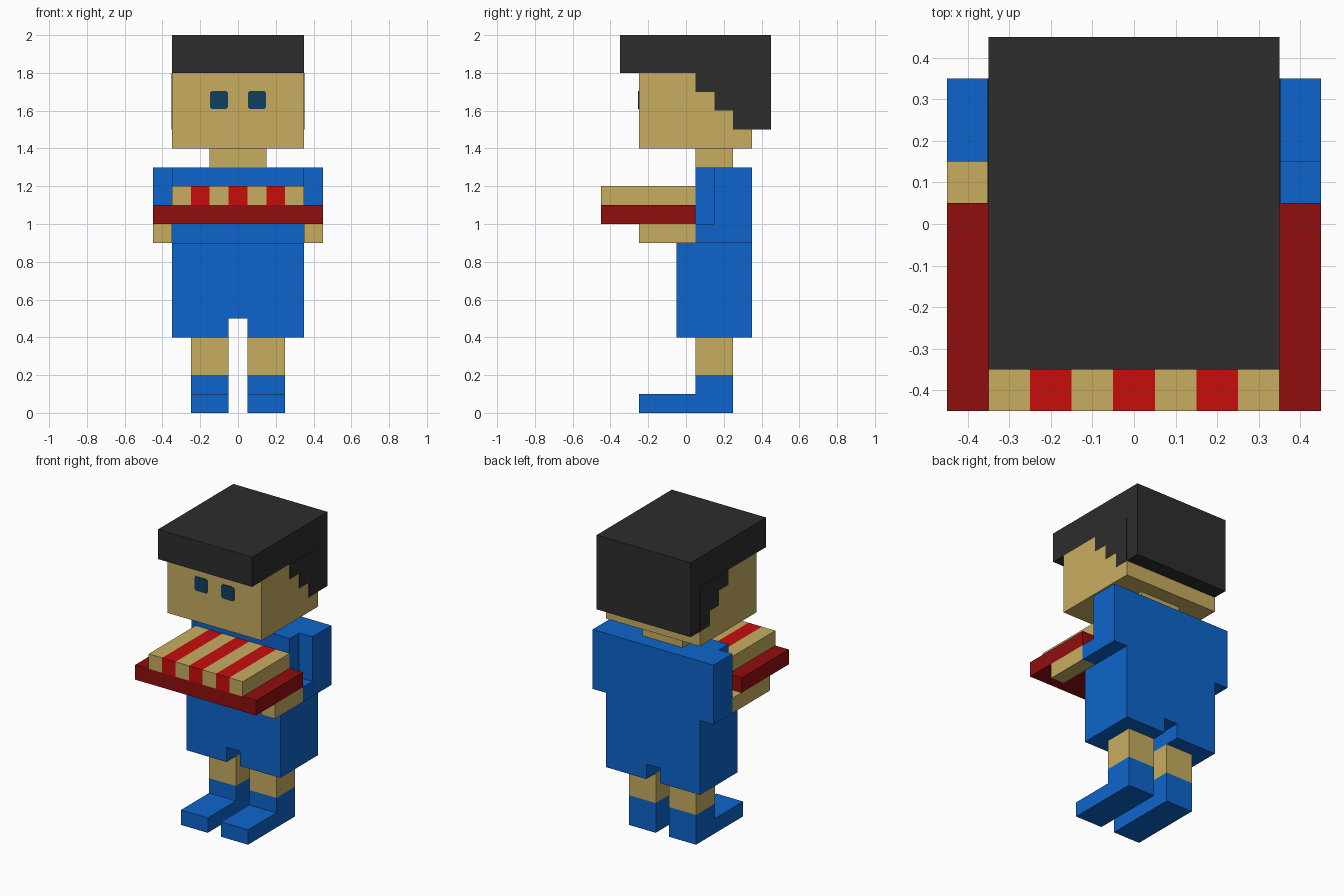
import bpy

if "Cube" in bpy.data.objects:
    bpy.data.objects.remove(bpy.data.objects["Cube"])


def srgb(r, g, b):
    def lin(c):
        c /= 255
        return c / 12.92 if c <= 0.04045 else ((c + 0.055) / 1.055) ** 2.4
    return (lin(r), lin(g), lin(b), 1)


def material(name, rgb):
    m = bpy.data.materials.new(name)
    m.diffuse_color = srgb(*rgb)
    m.use_nodes = True
    m.node_tree.nodes["Principled BSDF"].inputs["Base Color"].default_value = m.diffuse_color
    return m


SKIN = material("tan skin", (200, 173, 96))
BLUE = material("blue cloth", (13, 101, 204))
HAIR = material("charcoal hair", (45, 45, 45))
DARK_RED = material("dark red", (145, 13, 13))
RED = material("bright red", (200, 13, 13))
EYE = material("dark teal", (15, 64, 96))


def prism(name, profile, axis, lo, hi, mat):
    """Extrude a 2D profile along an axis; profile is (y, z) for x, (x, z) for y."""
    def place(p, d):
        return (d, p[0], p[1]) if axis == "x" else (p[0], d, p[1])
    n = len(profile)
    verts = [place(p, d) for d in (lo, hi) for p in profile]
    faces = [tuple(range(n))[::-1], tuple(range(n, 2 * n))]
    faces += [(i, (i + 1) % n, n + (i + 1) % n, n + i) for i in range(n)]
    if axis == "y":
        faces = [f[::-1] for f in faces]
    me = bpy.data.meshes.new(name)
    me.from_pydata(verts, [], faces)
    me.materials.append(mat)
    ob = bpy.data.objects.new(name, me)
    bpy.context.collection.objects.link(ob)
    return ob


def box(name, x, y, z, mat):
    return prism(name, [(y[0], z[0]), (y[1], z[0]), (y[1], z[1]), (y[0], z[1])],
                 "x", x[0], x[1], mat)


# Head, neck and hair cap with a slab down the back
box("head", (-.35, .35), (-.25, .35), (1.4, 1.8), SKIN)
box("neck", (-.15, .15), (.05, .25), (1.3, 1.4), SKIN)
prism("hair", [(-.35, 1.8), (.35, 1.8), (.35, 1.5), (.45, 1.5), (.45, 2), (-.35, 2)],
      "x", -.35, .35, HAIR)

# Body and shorts with a notch between the legs
box("torso", (-.35, .35), (.05, .35), (.9, 1.3), BLUE)
prism("shorts", [(-.35, .4), (-.05, .4), (-.05, .5), (.05, .5), (.05, .4), (.35, .4),
                 (.35, .9), (-.35, .9)], "y", -.05, .35, BLUE)

for side, s in (("left", -1), ("right", 1)):
    def span(a, b):
        return tuple(sorted((s * a, s * b)))

    # Stepped hair painted on the sides of the head
    prism(side + "_side_hair",
          [(.05, 1.8), (.05, 1.7), (.15, 1.7), (.15, 1.6), (.25, 1.6), (.25, 1.5),
           (.35, 1.5), (.35, 1.8)], "x", *span(.348, .352), HAIR)

    # Eyes with clipped corners
    cx, cz, w, c = s * .1, 1.656, .048, .01
    prism(side + "_eye",
          [(cx - w, cz - w + c), (cx - w + c, cz - w), (cx + w - c, cz - w),
           (cx + w, cz - w + c), (cx + w, cz + w - c), (cx + w - c, cz + w),
           (cx - w + c, cz + w), (cx - w, cz + w - c)], "y", -.253, -.248, EYE)

    # Arms: the right sleeve reaches further forward than the left
    cuff = .05 if s > 0 else .15
    sleeve = [(.15, .9), (.35, .9), (.35, 1.3), (.15, 1.3)]
    if s > 0:
        sleeve = [(cuff, .9), (.35, .9), (.35, 1.3), (.15, 1.3), (.15, 1), (cuff, 1)]
    prism(side + "_sleeve", sleeve, "x", *span(.35, .45), BLUE)
    box(side + "_forearm", span(.35, .45), (-.25, cuff), (.9, 1), SKIN)

    # Legs and shoes
    box(side + "_leg", span(.05, .25), (.05, .25), (.2, .4), SKIN)
    prism(side + "_shoe", [(-.25, 0), (.25, 0), (.25, .2), (.05, .2), (.05, .1), (-.25, .1)],
          "x", *span(.05, .25), BLUE)

# Tray with a row of striped pieces
box("tray", (-.45, .45), (-.45, .05), (1, 1.1), DARK_RED)
for i in range(7):
    x = -.35 + .1 * i
    box(f"tray_stripe_{i + 1}", (x, x + .1), (-.45, .05), (1.1, 1.2), RED if i % 2 else SKIN)
